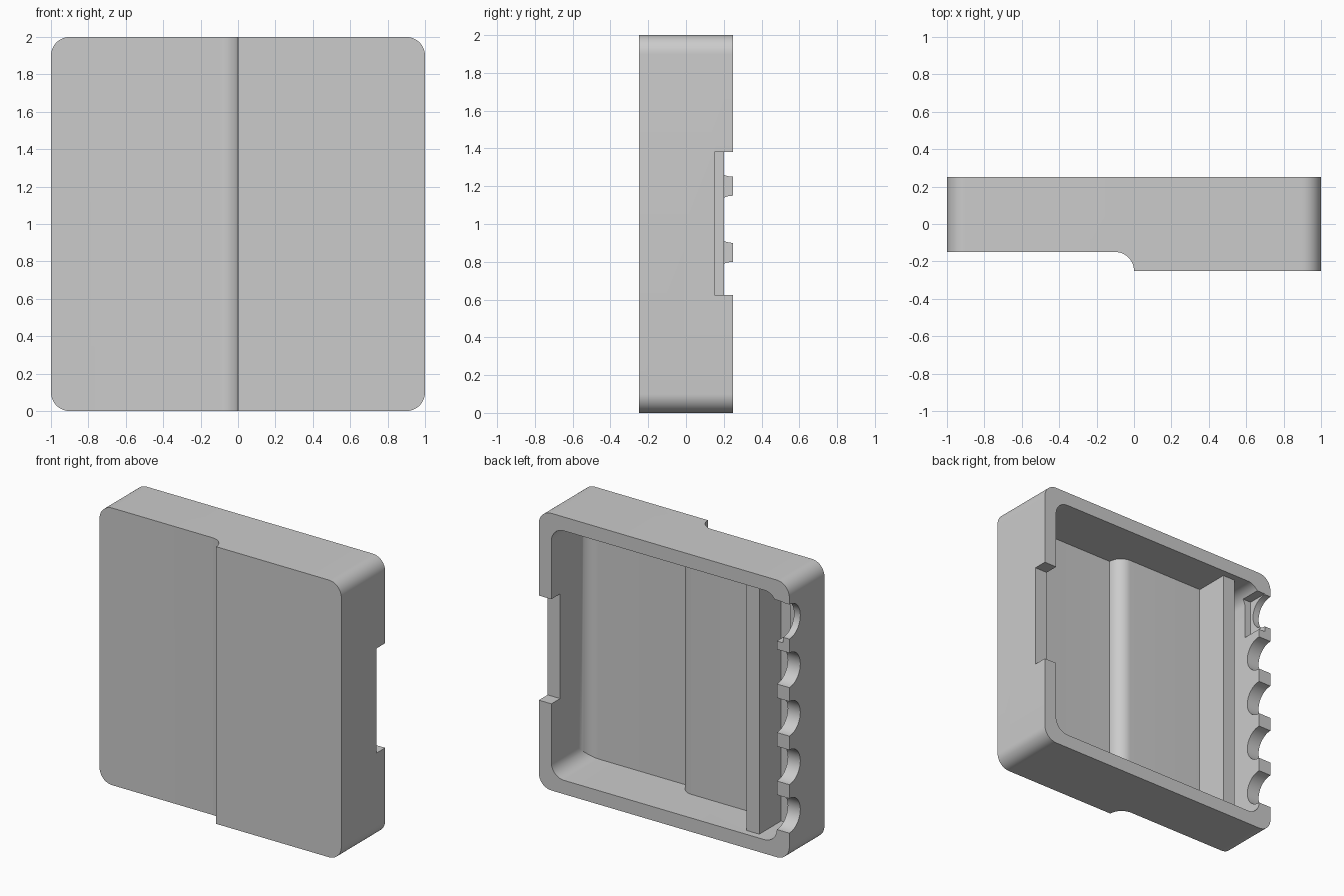
import bpy
import bmesh
from math import sin, cos, radians
from mathutils import Vector

cube = bpy.data.objects.get("Cube")
if cube:
    bpy.data.objects.remove(cube, do_unlink=True)

grey = bpy.data.materials.new("plain_grey")
grey.use_nodes = True
colour = (0.6, 0.6, 0.6, 1)
grey.diffuse_color = colour
grey.node_tree.nodes["Principled BSDF"].inputs["Base Color"].default_value = colour


def arc(cx, cy, r, start, end, steps=12):
    angles = [radians(start + (end - start) * i / steps) for i in range(steps + 1)]
    return [(cx + r * cos(a), cy + r * sin(a)) for a in angles]


def prism(name, points, offset):
    """Sweep a closed polygon along an offset into a solid."""
    bm = bmesh.new()
    face = bm.faces.new([bm.verts.new(p) for p in points])
    swept = bmesh.ops.extrude_face_region(bm, geom=[face])["geom"]
    verts = [v for v in swept if isinstance(v, bmesh.types.BMVert)]
    bmesh.ops.translate(bm, verts=verts, vec=offset)
    bmesh.ops.recalc_face_normals(bm, faces=bm.faces)
    mesh = bpy.data.meshes.new(name)
    bm.to_mesh(mesh)
    bm.free()
    mesh.materials.append(grey)
    obj = bpy.data.objects.new(name, mesh)
    bpy.context.collection.objects.link(obj)
    return obj


def box(name, x, y, z):
    points = [(x[0], y[0], z[0]), (x[1], y[0], z[0]),
              (x[1], y[1], z[0]), (x[0], y[1], z[0])]
    return prism(name, points, Vector((0, 0, z[1] - z[0])))


def rounded_slab(name, half, radius, y0, y1):
    """Square in x and z with rounded corners, centred at z = 1."""
    c = half - radius
    outline = []
    for i, (sx, sz) in enumerate([(1, 1), (-1, 1), (-1, -1), (1, -1)]):
        outline += arc(sx * c, 1 + sz * c, radius, 90 * i, 90 * i + 90)
    return prism(name, [(x, y0, z) for x, z in outline], Vector((0, y1 - y0, 0)))


def upright(name, outline):
    """Plan outline swept past the full height."""
    return prism(name, [(x, y, -0.2) for x, y in outline], Vector((0, 0, 2.4)))


def combine(target, tool, operation="DIFFERENCE"):
    mod = target.modifiers.new("cut", "BOOLEAN")
    mod.operation = operation
    mod.solver = "EXACT"
    mod.object = tool
    bpy.context.view_layer.objects.active = target
    bpy.ops.object.modifier_apply(modifier=mod.name)
    bpy.data.objects.remove(tool, do_unlink=True)


# Outer shell with the stepped front
body = rounded_slab("housing", 1, 0.1, -0.25, 0.25)
combine(body, upright("front_step", [(-1.2, -0.4), (-1.2, -0.15)]
                      + arc(-0.1, -0.25, 0.1, 90, 0) + [(0, -0.4)]))

# Hollow open at the back, its floor following the step
hollow = rounded_slab("hollow", 0.9, 0.1, -0.2, 0.4)
floor = ([(1.1, 0.5), (1.1, -0.05)] + arc(0.8, -0.05, 0.1, 0, -90)
         + arc(-0.01, -0.15, 0.1, 0, 90) + [(-1.1, -0.05), (-1.1, 0.5)])
combine(hollow, upright("floor_profile", floor), "INTERSECT")
combine(body, hollow)

# Slot in the left wall
combine(body, box("side_slot", (0.85, 1.1), (0.15, 0.4), (0.625, 1.38)))

# Row of half-round cable openings in the right wall
for i in range(5):
    ring = arc(0.25, 0.325 + 0.35 * i, 0.125, 0, 360, 48)[:-1]
    combine(body, prism("cable_opening", [(-1.1, y, z) for y, z in ring],
                        Vector((0.25, 0, 0))))

# Shallow pocket behind the top opening
combine(body, box("pocket", (-0.95, -0.86), (0.1, 0.4), (1.56, 1.855)))

# Inner partition, set into the floor and end walls
combine(body, box("partition", (-0.725, -0.625), (-0.1, 0.2), (0.05, 1.95)), "UNION")

bpy.ops.object.select_all(action="DESELECT")
body.select_set(True)
bpy.context.view_layer.objects.active = body
bpy.ops.object.shade_smooth_by_angle(angle=radians(30))
